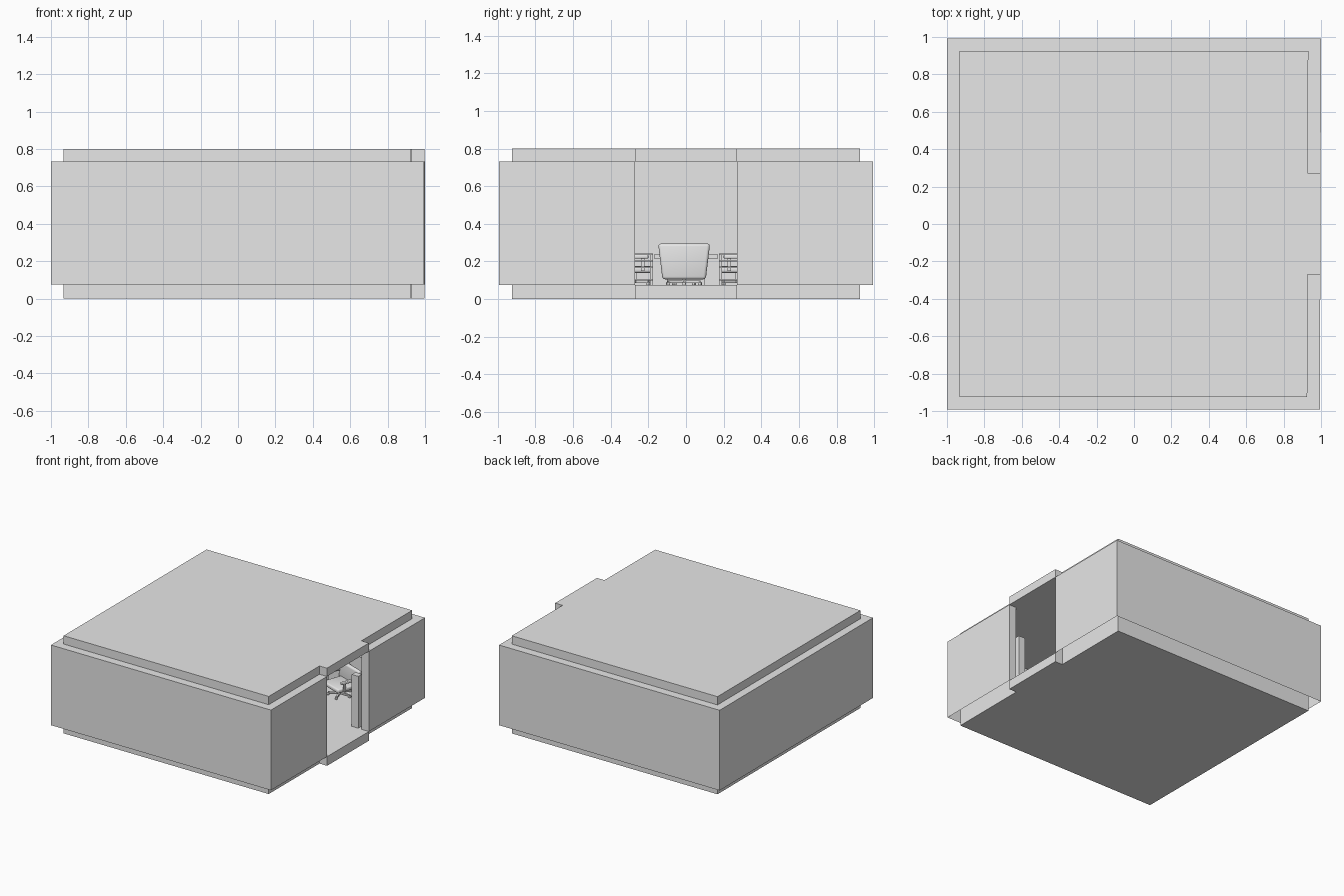
import bpy, bmesh
from math import radians, cos, sin, pi
from mathutils import Matrix, Vector

if "Cube" in bpy.data.objects:
    bpy.data.objects.remove(bpy.data.objects["Cube"], do_unlink=True)

grey = bpy.data.materials.new("plain_grey")
grey.use_nodes = True
grey.diffuse_color = (0.8, 0.8, 0.8, 1)
grey.node_tree.nodes["Principled BSDF"].inputs["Base Color"].default_value = (0.8, 0.8, 0.8, 1)


def finish(name, bm):
    bmesh.ops.recalc_face_normals(bm, faces=bm.faces)
    mesh = bpy.data.meshes.new(name)
    bm.to_mesh(mesh)
    bm.free()
    mesh.materials.append(grey)
    ob = bpy.data.objects.new(name, mesh)
    bpy.context.scene.collection.objects.link(ob)
    return ob


def prism(name, outline, z0, z1, bottom=True):
    """Extrude a flat outline upward, optionally leaving it open below."""
    bm = bmesh.new()
    base = bm.faces.new([bm.verts.new((x, y, z0)) for x, y in outline])
    top = bmesh.ops.extrude_face_region(bm, geom=[base], use_keep_orig=True)
    moved = [v for v in top["geom"] if isinstance(v, bmesh.types.BMVert)]
    bmesh.ops.translate(bm, verts=moved, vec=(0, 0, z1 - z0))
    bmesh.ops.recalc_face_normals(bm, faces=bm.faces)
    if not bottom:
        low = [f for f in bm.faces if all(abs(v.co.z - z0) < 1e-5 for v in f.verts)]
        bmesh.ops.delete(bm, geom=low, context='FACES_ONLY')
    return finish(name, bm)


def box(name, lo, hi, place=Matrix(), bevel=0.0, flare=1.0):
    """Box between two corners; flare widens its top across y."""
    bm = bmesh.new()
    bmesh.ops.create_cube(bm, size=1)
    lo, hi = Vector(lo), Vector(hi)
    for v in bm.verts:
        wide = flare if v.co.z > 0 else 1
        v.co = (lo + hi) / 2 + Vector(a * b for a, b in zip(v.co, hi - lo))
        v.co.y *= wide
    if bevel:
        bmesh.ops.bevel(bm, geom=bm.edges[:], offset=bevel, segments=3,
                        profile=0.5, affect='EDGES')
    bmesh.ops.transform(bm, matrix=place, verts=bm.verts)
    return finish(name, bm)


# Room shell: the door wall leans very slightly in plan
OUT, IN, Y, YI, DOOR = 0.997, 0.929, 0.993, 0.925, 0.27
FLOOR, CEIL, TOP = 0.075, 0.732, 0.8


def lean(x, y):
    return (x + 0.003 * y, y)


walls = [lean(OUT, DOOR), lean(OUT, Y), (-1, Y), (-1, -Y), lean(OUT, -Y), lean(OUT, -DOOR),
         lean(IN, -DOOR), lean(IN, -YI), (-0.933, -YI), (-0.933, YI), lean(IN, YI), lean(IN, DOOR)]
slab = [lean(OUT, DOOR), lean(IN, DOOR), lean(IN, YI), (-0.933, YI),
        (-0.933, -YI), lean(IN, -YI), lean(IN, -DOOR), lean(OUT, -DOOR)]
prism("walls", walls, FLOOR, CEIL, bottom=False)
prism("floor", slab, 0, FLOOR)
prism("ceiling", slab, CEIL, TOP)


def chair(name, x, y, turn):
    """Armchair on a five-foot base; its back is toward local +x."""
    place = Matrix.Translation((x, y, 0)) @ Matrix.Rotation(radians(turn), 4, 'Z')
    parts = [
        box(name + "_back", (0.07, -0.115, 0.105), (0.105, 0.115, 0.295), place, 0.015, 1.2),
        box(name + "_seat", (-0.09, -0.1, 0.14), (0.08, 0.1, 0.175), place, 0.012),
        box(name + "_stem", (-0.01, -0.01, 0.095), (0.01, 0.01, 0.145), place)]
    for side in (-1, 1):
        a, b = sorted((side * 0.1, side * 0.125))
        parts.append(box(name + "_arm", (-0.07, a, 0.215), (0.08, b, 0.235), place, 0.006))
        parts.append(box(name + "_arm_post", (-0.05, a + 0.007, 0.15), (-0.03, b - 0.007, 0.22), place))
    for i in range(5):
        foot = place @ Matrix.Rotation(2 * pi * i / 5, 4, 'Z')
        parts.append(box(name + "_foot", (0, -0.007, 0.085), (0.09, 0.007, 0.098), foot))
        parts.append(box(name + "_caster", (0.08, -0.009, FLOOR), (0.098, 0.009, 0.09), foot, 0.003))
    for ob in parts:
        ob.select_set(True)
    bpy.context.view_layer.objects.active = parts[0]
    bpy.ops.object.shade_smooth_by_angle(angle=radians(35))
    bpy.ops.object.select_all(action='DESELECT')


bpy.ops.object.select_all(action='DESELECT')

# Meeting table with chairs around it
box("table_top", (-0.55, -0.17, 0.215), (0.38, 0.17, 0.237))
for x in (-0.45, 0.28):
    box("table_support", (x - 0.02, -0.1, FLOOR), (x + 0.02, 0.1, 0.215))
chair("head_chair", 0.47, -0.01, 0)
chair("corner_chair", 0.45, 0.68, 70)
for x in (-0.35, 0.0):
    for side in (-1, 1):
        chair("side_chair", x, side * 0.27, side * 90)

# Low cabinets along the side walls and panels beside the doorway
for side in (-1, 1):
    a, b = sorted((side * 0.8, side * 0.92))
    box("wall_cabinet", (-0.7, a, FLOOR), (0.75, b, 0.36))
    a, b = sorted((side * 0.272, side * 0.32))
    box("door_panel", (0.84, a, FLOOR), (0.9, b, 0.5))
    a, b = sorted((side * 0.175, side * 0.3))
    for z in (0.1, 0.165, 0.2, 0.235):
        box("side_rail", (0.15, a, z), (0.2, b, z + 0.008))
    inner = side * 0.185
    for y in (inner, side * 0.29):
        box("side_rail_post", (0.16, y - 0.007, FLOOR), (0.19, y + 0.007, 0.235))
